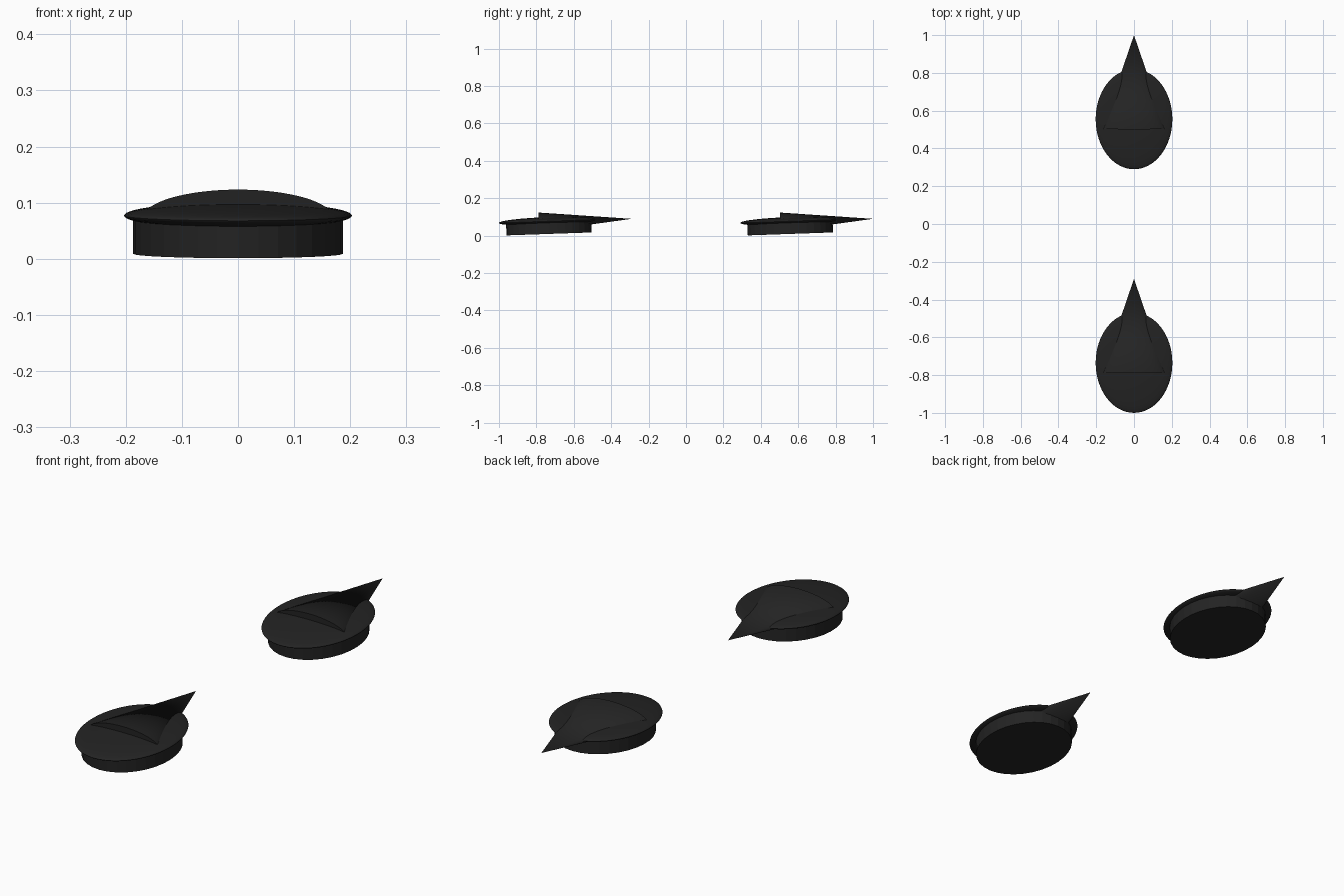
import bpy, bmesh, math
from mathutils import Matrix, Vector

if "Cube" in bpy.data.objects:
    bpy.data.objects.remove(bpy.data.objects["Cube"])

TILT = Matrix.Rotation(math.radians(2.0), 4, 'X')

black = bpy.data.materials.new("soft black")
black.diffuse_color = (0.017, 0.017, 0.017, 1)
black.use_nodes = True
black.node_tree.nodes["Principled BSDF"].inputs["Base Color"].default_value = black.diffuse_color


def add_part(name, bm, loc, size, turn=Matrix.Identity(4), smooth=True):
    """Scale a unit primitive, turn it, tilt it back slightly and place it."""
    scale = Matrix.Diagonal(Vector((*size, 1)))
    bm.transform(Matrix.Translation(loc) @ TILT @ turn @ scale)
    bmesh.ops.recalc_face_normals(bm, faces=bm.faces)
    mesh = bpy.data.meshes.new(name)
    bm.to_mesh(mesh)
    bm.free()
    mesh.materials.append(black)
    obj = bpy.data.objects.new(name, mesh)
    bpy.context.collection.objects.link(obj)
    if smooth:
        bpy.ops.object.select_all(action='DESELECT')
        obj.select_set(True)
        bpy.context.view_layer.objects.active = obj
        bpy.ops.object.shade_smooth_by_angle(angle=math.radians(35))
    return obj


def cone(r_top, sides):
    bm = bmesh.new()
    bmesh.ops.create_cone(bm, cap_ends=True, segments=sides,
                          radius1=1, radius2=r_top, depth=1)
    return bm


def build_unit(label, y):
    # Oval drum base
    add_part(label + "_base", cone(1, 32), (0, y + 0.002, 0.040),
             (0.187, 0.228, 0.062), smooth=False)
    # Flattened lens-shaped rim
    bm = bmesh.new()
    bmesh.ops.create_uvsphere(bm, u_segments=64, v_segments=32, radius=1)
    add_part(label + "_disc", bm, (0, y, 0.077), (0.203, 0.265, 0.022))
    # Flattened cone pointing backwards
    add_part(label + "_pointer", cone(0, 64), (0, y + 0.1965, 0.081),
             (0.170, 0.051, 0.497), Matrix.Rotation(math.radians(-90), 4, 'X'))


build_unit("front", -0.735)
build_unit("rear", 0.555)
